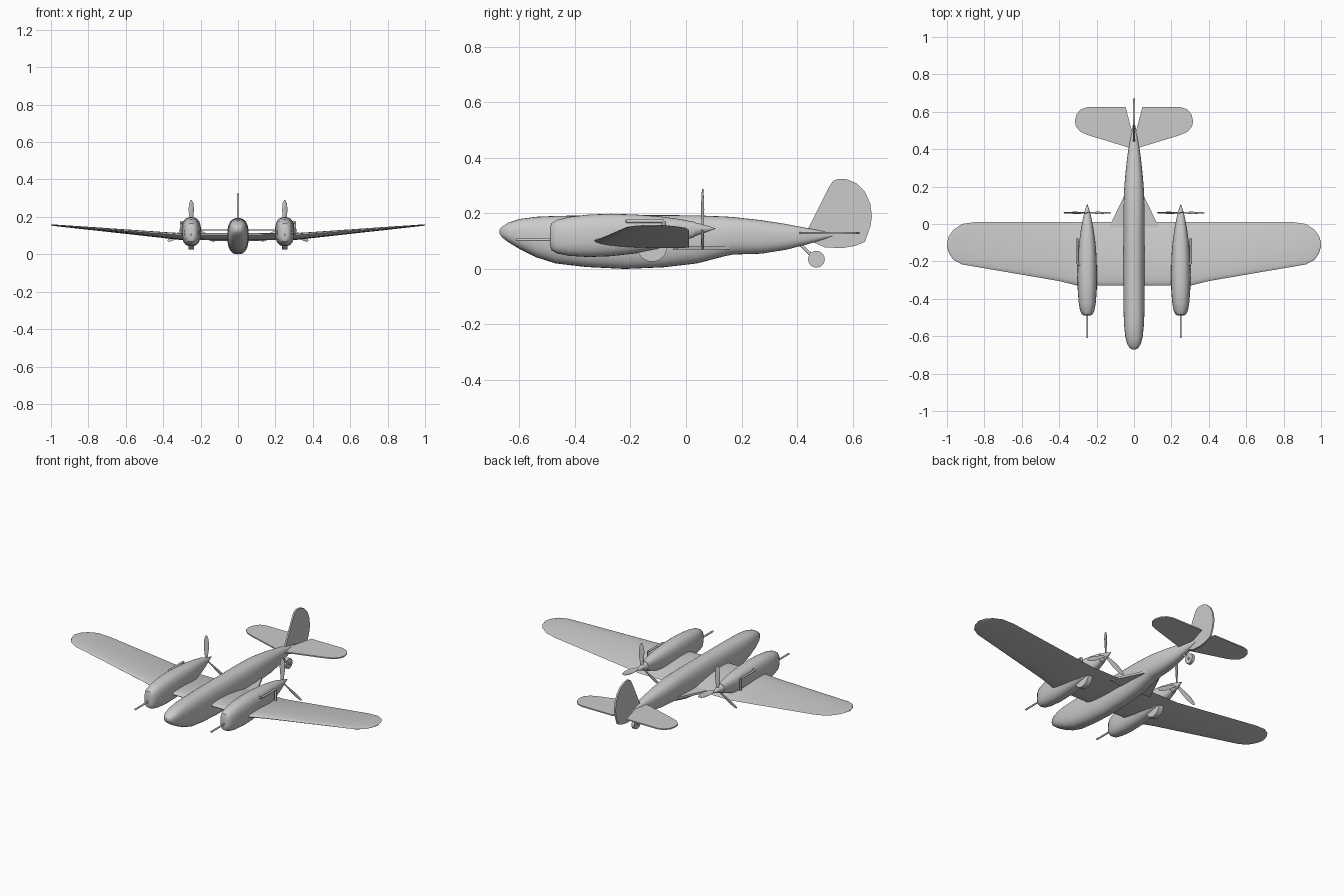
import bpy, bmesh, math
from mathutils import Vector, Matrix

cube = bpy.data.objects.get("Cube")
if cube:
    bpy.data.objects.remove(cube)

grey = bpy.data.materials.new("airframe grey")
grey.use_nodes = True
colour = (0.6, 0.6, 0.6, 1)
grey.diffuse_color = colour
grey.node_tree.nodes["Principled BSDF"].inputs["Base Color"].default_value = colour


def finish(name, bm, angle=40):
    bmesh.ops.recalc_face_normals(bm, faces=bm.faces)
    mesh = bpy.data.meshes.new(name)
    bm.to_mesh(mesh)
    bm.free()
    mesh.materials.append(grey)
    ob = bpy.data.objects.new(name, mesh)
    bpy.context.collection.objects.link(ob)
    bpy.ops.object.select_all(action='DESELECT')
    bpy.context.view_layer.objects.active = ob
    ob.select_set(True)
    bpy.ops.object.shade_smooth_by_angle(angle=math.radians(angle))
    return ob


def loft(name, rings, angle=40):
    bm = bmesh.new()
    loops = [[bm.verts.new(p) for p in ring] for ring in rings]
    n = len(loops[0])
    for a, b in zip(loops, loops[1:]):
        for i in range(n):
            j = (i + 1) % n
            bm.faces.new((a[i], a[j], b[j], b[i]))
    bm.faces.new(loops[0])
    bm.faces.new(loops[-1])
    return finish(name, bm, angle)


def body(name, x, stations, power=2.5, n=32):
    """Rounded body along y; each station is (y, half width, bottom, top)."""
    rings = []
    for y, w, lo, hi in stations:
        ring = []
        for i in range(n):
            t = math.tau * i / n
            c, s = math.cos(t), math.sin(t)
            ring.append((x + w * math.copysign(abs(c) ** (2 / power), c), y,
                         (lo + hi) / 2 + (hi - lo) / 2 * math.copysign(abs(s) ** (2 / power), s)))
        rings.append(ring)
    return loft(name, rings)


def plate(name, outline, thickness, axis):
    """Thin slab from an outline, centred on its own plane."""
    rings = []
    for side in (-0.5, 0.5):
        off = Vector(axis) * thickness * side
        rings.append([Vector(p) + off for p in outline])
    return loft(name, rings, 30)


def rod(name, a, b, radius, n=12):
    a, b = Vector(a), Vector(b)
    d = b - a
    bm = bmesh.new()
    m = Matrix.Translation((a + b) / 2) @ d.to_track_quat('Z', 'Y').to_matrix().to_4x4()
    bmesh.ops.create_cone(bm, cap_ends=True, segments=n, radius1=radius, radius2=radius,
                          depth=d.length, matrix=m)
    return finish(name, bm)


# Fuselage with deep belly and slim tail
body("fuselage", 0, [
    (-0.672, 0.008, 0.128, 0.142), (-0.662, 0.024, 0.113, 0.153), (-0.64, 0.037, 0.096, 0.167),
    (-0.60, 0.047, 0.072, 0.180), (-0.54, 0.053, 0.042, 0.188), (-0.47, 0.056, 0.020, 0.191),
    (-0.36, 0.057, 0.007, 0.193), (-0.22, 0.057, 0.0, 0.194), (-0.08, 0.057, 0.006, 0.194),
    (0.04, 0.057, 0.020, 0.193), (0.14, 0.055, 0.046, 0.189), (0.17, 0.054, 0.052, 0.187),
    (0.27, 0.046, 0.055, 0.176), (0.36, 0.036, 0.069, 0.162), (0.46, 0.021, 0.095, 0.143),
    (0.53, 0.006, 0.118, 0.129)])

# Wing: stations of (x, leading y, trailing y, thickness)
half = [(0, -0.33, 0.01, 0.034), (0.3, -0.33, 0.01, 0.030), (0.4, -0.305, 0.01, 0.026),
        (0.85, -0.228, 0.01, 0.012), (0.92, -0.216, 0.0, 0.009), (0.965, -0.192, -0.03, 0.007),
        (0.99, -0.155, -0.065, 0.005), (1.0, -0.12, -0.10, 0.003)]
rings = []
for x, le, te, thick in [(-s[0], *s[1:]) for s in half[:0:-1]] + half:
    rise = max(0, abs(x) - 0.3) / 0.7
    z_le, z_te = 0.102 + 0.054 * rise, 0.077 + 0.08 * rise
    ring = []
    for i in range(24):
        t = math.tau * i / 24
        u = (1 - math.cos(t)) / 2
        bulge = 1.3 * math.sin(t) * (1 - u) ** 0.5 * thick / 2 + 0.001 * math.sin(t)
        ring.append((x, le + (te - le) * u, z_le + (z_te - z_le) * u + bulge + 0.3 * thick * u * (1 - u)))
    rings.append(ring)
loft("wing", rings, 50)

# Tail fin
fin = [(0.44, 0.145), (0.515, 0.295), (0.53, 0.317), (0.548, 0.325), (0.58, 0.323), (0.615, 0.308),
       (0.645, 0.278), (0.664, 0.235), (0.67, 0.19), (0.665, 0.155), (0.645, 0.098), (0.61, 0.083),
       (0.56, 0.075), (0.50, 0.078), (0.44, 0.105)]
plate("tail_fin", [(0, y, z) for y, z in fin], 0.01, (1, 0, 0))

tail = [(0, 0.40), (0.245, 0.475), (0.285, 0.492), (0.31, 0.52), (0.316, 0.55), (0.308, 0.585),
        (0.285, 0.613), (0.25, 0.625), (0.045, 0.625), (0.012, 0.50), (0, 0.50)]
nacelle = [
    (-0.490, 0.016, 0.085, 0.148), (-0.485, 0.027, 0.068, 0.165), (-0.465, 0.038, 0.056, 0.177),
    (-0.42, 0.046, 0.047, 0.188), (-0.35, 0.051, 0.043, 0.196), (-0.27, 0.052, 0.046, 0.199),
    (-0.18, 0.050, 0.056, 0.196), (-0.10, 0.044, 0.072, 0.190), (-0.03, 0.034, 0.093, 0.181),
    (0.03, 0.023, 0.115, 0.170)]
blade = [(0.008, 0), (0.009, 0.03), (0.014, 0.07), (0.015, 0.1), (0.011, 0.13), (0.004, 0.145)]

for side, label in ((1, "left"), (-1, "right")):
    x = 0.25 * side
    plate(label + "_tailplane", [(side * a, b, 0.13) for a, b in tail], 0.007, (0, 0, 1))
    plate(label + "_root_fairing", [(0.03 * side, -0.05, 0.077), (0.14 * side, -0.03, 0.077),
                                    (0.05 * side, 0.155, 0.077)], 0.012, (0, 0, 1))

    # Engine nacelle, spinner and forward gun
    body(label + "_nacelle", x, nacelle)
    body(label + "_spinner", x, [(0.03, 0.023, 0.117, 0.168), (0.06, 0.016, 0.127, 0.161),
                                 (0.085, 0.008, 0.137, 0.153), (0.106, 0.001, 0.144, 0.146)], 2, 24)
    rod(label + "_gun", (x, -0.47, 0.105), (x, -0.61, 0.105), 0.005)

    # Three pusher propeller blades, twisted to pitch
    for k in range(3):
        turn = Matrix.Translation((x, 0.06, 0.144)) @ Matrix.Rotation(math.tau * k / 3, 4, 'Y')
        rings = []
        for w, r in blade:
            pitch = Matrix.Rotation(math.radians(35 - 170 * r), 3, 'Z')
            rings.append([turn @ (pitch @ Vector((w * math.cos(a), 0.0025 * math.sin(a), 0)) + Vector((0, 0, r)))
                          for a in (math.tau * i / 10 for i in range(10))])
        loft(f"{label}_blade_{k + 1}", rings, 60)

    # Half sunk main wheel
    rod(label + "_main_wheel", (x - 0.015, -0.122, 0.08), (x + 0.015, -0.122, 0.08), 0.054, 32)

    # Exhaust pipe on the outer flank
    ex = side * 0.304
    bends = [(side * 0.285, -0.215, 0.172), (ex, -0.215, 0.172), (ex, -0.08, 0.172), (ex, -0.08, 0.105)]
    for k, (a, b) in enumerate(zip(bends, bends[1:])):
        rod(f"{label}_exhaust_{k + 1}", a, b, 0.006)

# Tail wheel and strut
rod("tail_wheel", (-0.009, 0.47, 0.035), (0.009, 0.47, 0.035), 0.03, 28)
rod("tail_wheel_hub", (-0.014, 0.47, 0.035), (0.014, 0.47, 0.035), 0.007)
rod("tail_wheel_strut", (0, 0.41, 0.09), (0, 0.462, 0.04), 0.006)
